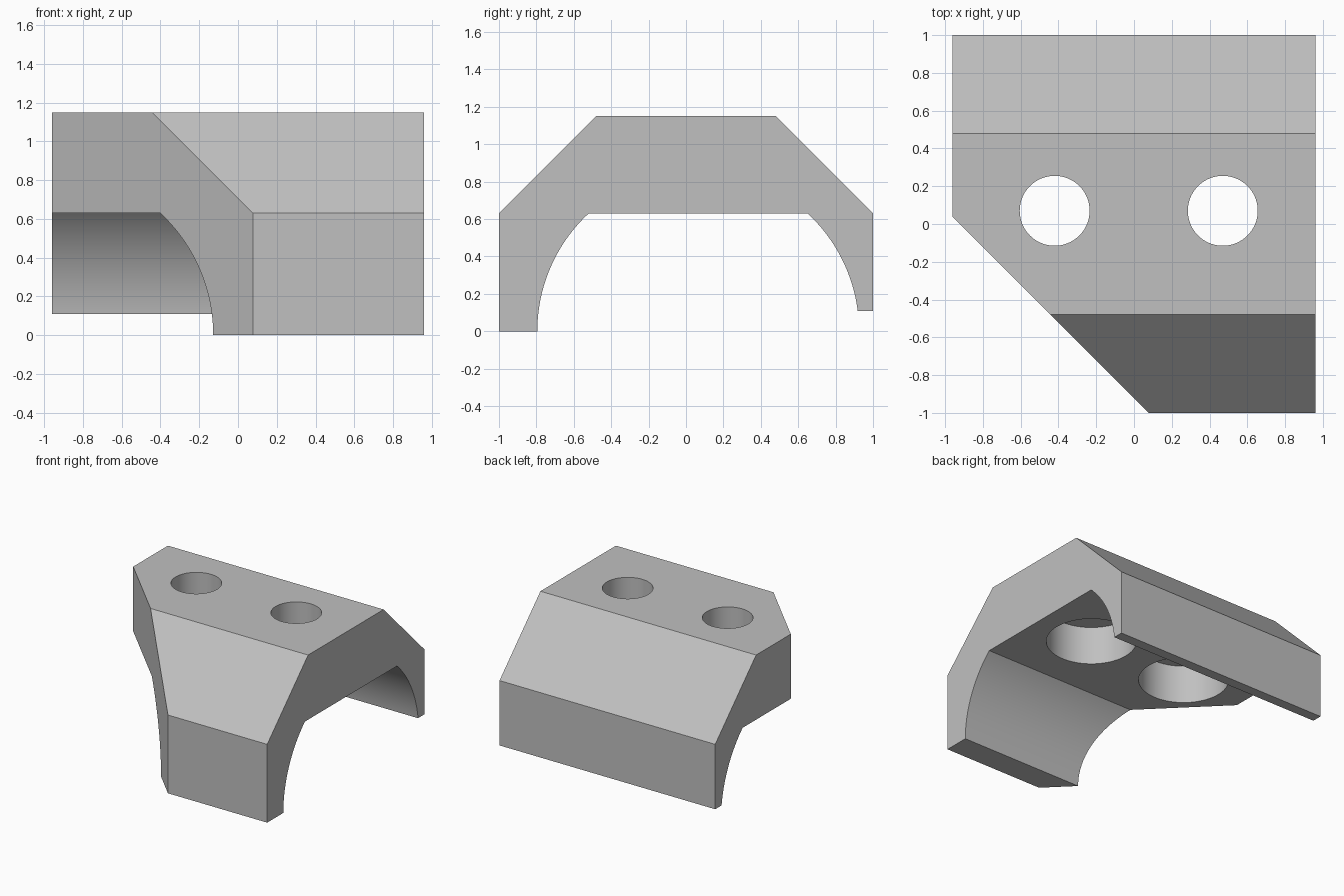
import bpy, bmesh, math

if "Cube" in bpy.data.objects:
    bpy.data.objects.remove(bpy.data.objects["Cube"])

HALF_X = 0.96
ARC_Y, ARC_R = 0.065, 0.86   # round hollow under the bridge
CEIL = 0.63                  # flat ceiling of the hollow
FOOT = 0.108                 # underside of the shorter rear leg

grey = bpy.data.materials.new("plain grey")
grey.diffuse_color = (0.53, 0.53, 0.53, 1)
grey.use_nodes = True
grey.node_tree.nodes["Principled BSDF"].inputs["Base Color"].default_value = grey.diffuse_color


def prism(name, points, offset):
    """Extrude a closed loop of 3D points along an offset vector."""
    bm = bmesh.new()
    face = bm.faces.new([bm.verts.new(p) for p in points])
    new = bmesh.ops.extrude_face_region(bm, geom=[face])["geom"]
    bmesh.ops.translate(bm, vec=offset,
                        verts=[v for v in new if isinstance(v, bmesh.types.BMVert)])
    bmesh.ops.recalc_face_normals(bm, faces=bm.faces)
    mesh = bpy.data.meshes.new(name)
    bm.to_mesh(mesh)
    bm.free()
    obj = bpy.data.objects.new(name, mesh)
    bpy.context.collection.objects.link(obj)
    obj.data.materials.append(grey)
    return obj


def cut(target, cutter):
    """Subtract the cutter, then remove it."""
    cutter.hide_render = True
    mod = target.modifiers.new("cut", "BOOLEAN")
    mod.operation, mod.solver, mod.object = "DIFFERENCE", "EXACT", cutter
    bpy.context.view_layer.objects.active = target
    bpy.ops.object.modifier_apply(modifier=mod.name)
    bpy.data.objects.remove(cutter)


def arc(a0, a1, n=32):
    return [(ARC_Y + ARC_R * math.cos(a0 + (a1 - a0) * i / n),
             ARC_R * math.sin(a0 + (a1 - a0) * i / n)) for i in range(n + 1)]


def disc(x, y, z, r, n=96):
    return [(x + r * math.cos(2 * math.pi * i / n),
             y + r * math.sin(2 * math.pi * i / n), z) for i in range(n)]


# bridge body: chamfered outside, arched inside, swept along x
top = math.asin(CEIL / ARC_R)
profile = [(-1, 0), (-1, 0.63), (-0.48, 1.15), (0.48, 1.15), (1, 0.63), (1, FOOT)]
profile += arc(math.asin(FOOT / ARC_R), top) + arc(math.pi - top, math.pi)
body = prism("bridge_body", [(-HALF_X, y, z) for y, z in profile], (2 * HALF_X, 0, 0))

# diagonal corner cut at the front left
cut(body, prism("corner_cutter", [(-1.96, 1.04, -1), (1.075, -2, -1), (-1.96, -2, -1)],
                (0, 0, 3)))

# two through holes, each widened from below
for x in (-0.42, 0.47):
    cut(body, prism("hole_cutter", disc(x, 0.07, 0.3, 0.185), (0, 0, 1)))
    cut(body, prism("counterbore_cutter", disc(x, 0.07, 0.3, 0.333), (0, 0, 0.64)))

body.select_set(True)
bpy.context.view_layer.objects.active = body
bpy.ops.object.shade_smooth_by_angle(angle=math.radians(20))
